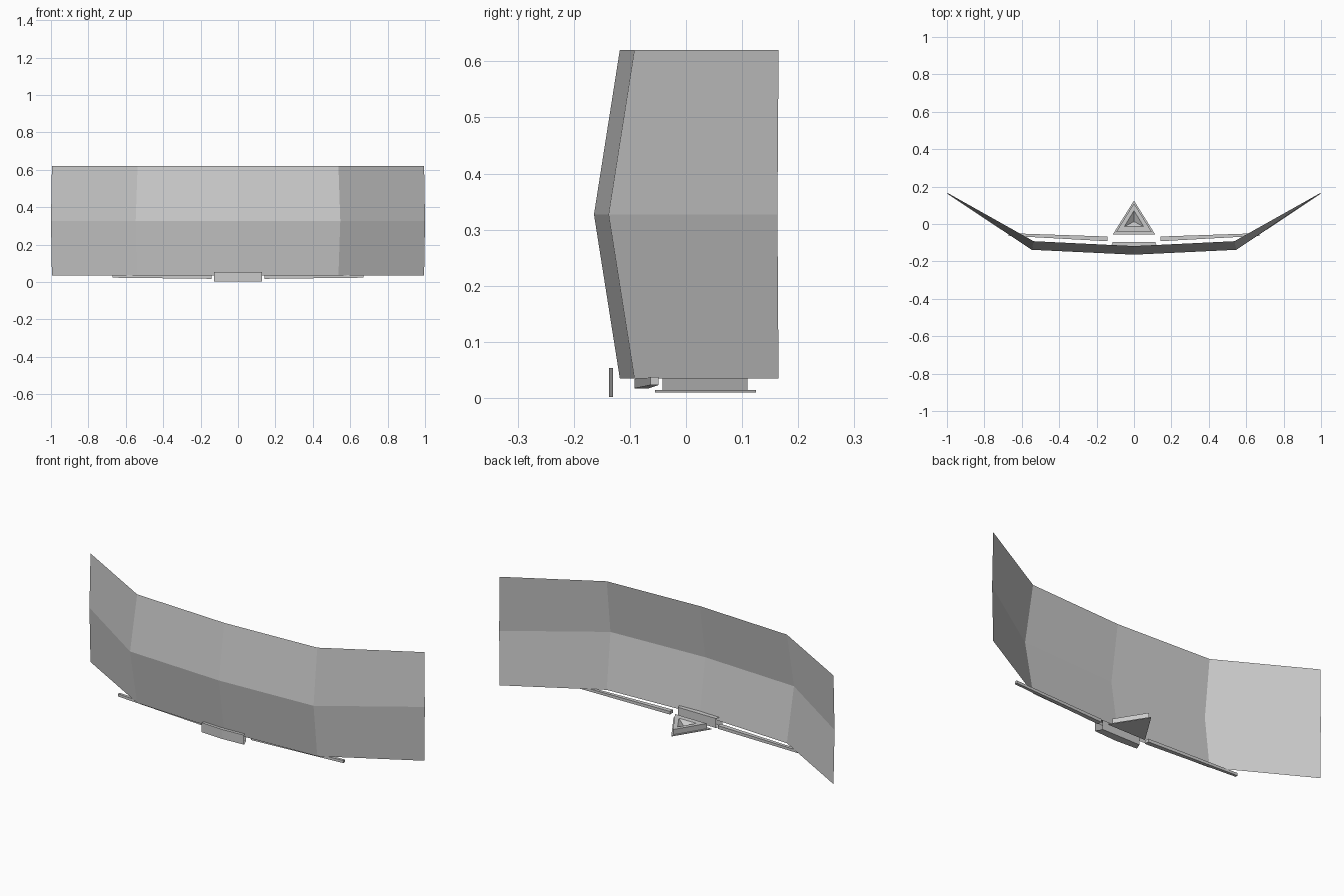
import bpy

if "Cube" in bpy.data.objects:
    bpy.data.objects.remove(bpy.data.objects["Cube"])

def make(name, verts, faces):
    me = bpy.data.meshes.new(name)
    me.from_pydata(verts, [], faces)
    me.update()
    ob = bpy.data.objects.new(name, me)
    bpy.context.collection.objects.link(ob)
    return ob

def loft(name, rings, closed=True, caps=True):
    """Skin a list of equal-length rings with quads."""
    n = len(rings[0])
    verts = [p for r in rings for p in r]
    faces = []
    for i in range(len(rings) - 1):
        for j in range(n if closed else n - 1):
            k = (j + 1) % n
            faces.append((i * n + j, i * n + k, (i + 1) * n + k, (i + 1) * n + j))
    if caps:
        faces.append(tuple(reversed(range(n))))
        faces.append(tuple(range((len(rings) - 1) * n, len(rings) * n)))
    return make(name, verts, faces)

# Curved screen: a thin sheet, five columns by three rows, creased at mid height
half = [(0, -0.118, 0, -0.164), (0.537, -0.092, 0.547, -0.138), (0.995, 0.165, 1.0, 0.163)]
cols = [(-a, b, -c, d) for a, b, c, d in reversed(half[1:])] + half
loft("curved_screen",
     [[(x, y, 0.035), (xm, ym, 0.327), (x, y, 0.62)] for x, y, xm, ym in cols],
     closed=False, caps=False)

# Central bracket: open-ended sleeve with a slightly bent front
loft("front_bracket",
     [[(xf, yf, 0.002), (xf, yf, 0.053), (xb, -0.095, 0.053), (xb, -0.095, 0.002)]
      for xf, yf, xb in ((-0.127, -0.13, -0.113), (0, -0.137, 0), (0.127, -0.13, 0.113))],
     caps=False)

# Tapered support rails on both sides
for side, s in (("left", -1), ("right", 1)):
    loft(side + "_support_rail",
         [[(s * x, y0, z0), (s * x, y1, z0), (s * x, y1, z1), (s * x, y0, z1)]
          for x, y0, y1, z0, z1 in ((0.143, -0.092, -0.067, 0.017, 0.034),
                                    (0.672, -0.063, -0.049, 0.023, 0.037))][::s])

def tri(w, y0, y1, z):
    return [(-w, y0, z), (w, y0, z), (0, y1, z)]

# Triangular foot: thin flange plus a body with a sunken pyramid in its top
loft("foot_flange", [tri(0.113, -0.055, 0.125, 0.01), tri(0.113, -0.055, 0.125, 0.014)])
loft("foot_body", [tri(0.095, -0.042, 0.11, 0.014), tri(0.095, -0.042, 0.11, 0.042),
                   tri(0.052, -0.014, 0.072, 0.042), tri(0.002, 0.012, 0.018, 0.018)])
